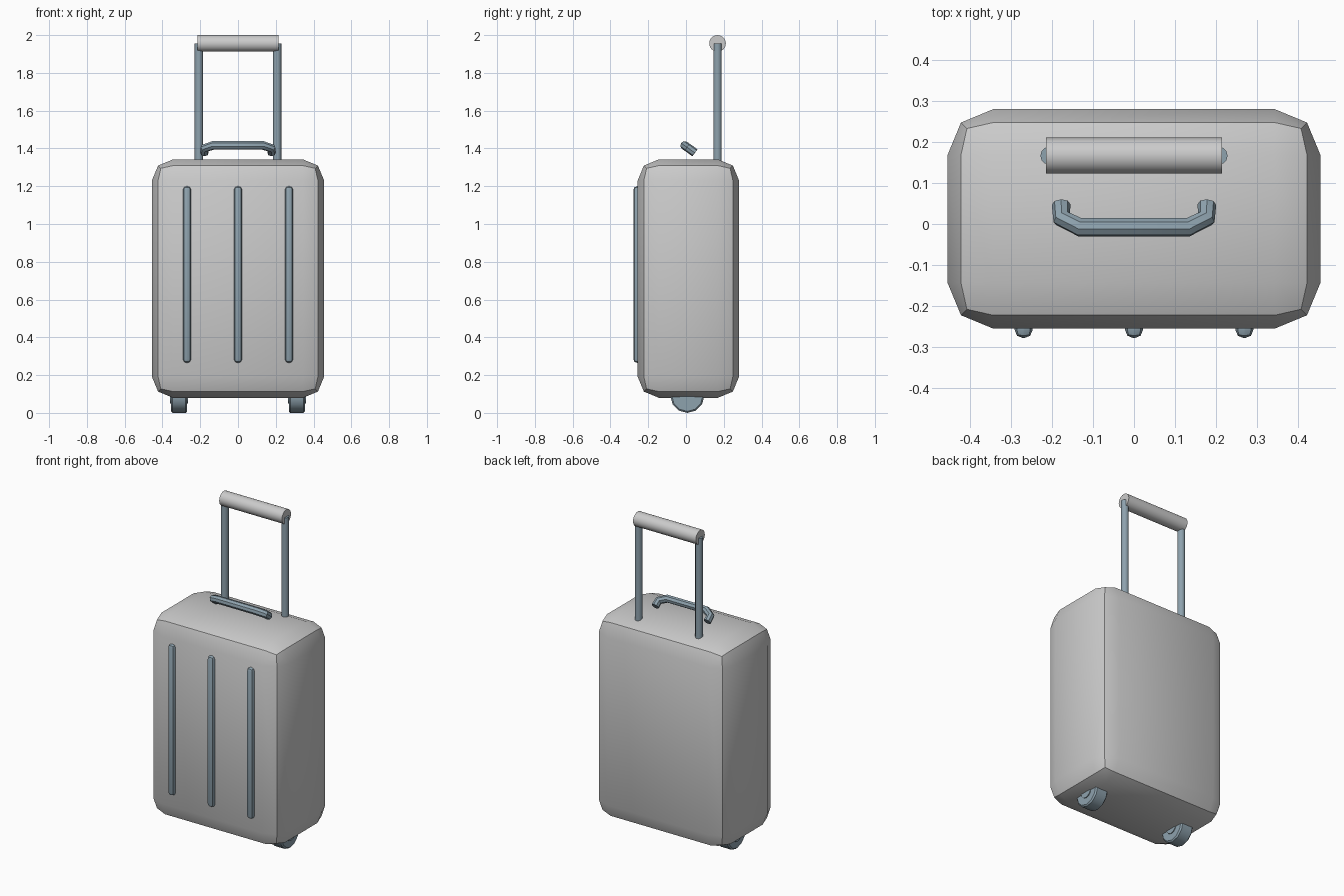
import bpy
from math import radians, pi

if "Cube" in bpy.data.objects:
    bpy.data.objects.remove(bpy.data.objects["Cube"])

trim = bpy.data.materials.new("blue_grey_trim")
trim.diffuse_color = (0.27, 0.36, 0.42, 1)
trim.use_nodes = True
trim.node_tree.nodes["Principled BSDF"].inputs["Base Color"].default_value = trim.diffuse_color


def finish(name, mat=None, angle=30):
    ob = bpy.context.object
    ob.name = name
    if mat:
        ob.data.materials.append(mat)
    bpy.ops.object.shade_smooth_by_angle(angle=radians(angle))
    return ob


def bevel(width, segments):
    ob = bpy.context.object
    mod = ob.modifiers.new("rounding", 'BEVEL')
    mod.width = width
    mod.segments = segments
    mod.limit_method = 'ANGLE'
    mod.angle_limit = radians(50)
    bpy.ops.object.modifier_apply(modifier=mod.name)


def box(name, lo, hi, width, mat=None):
    bpy.ops.mesh.primitive_cube_add(
        size=1, location=[(a + b) / 2 for a, b in zip(lo, hi)])
    bpy.context.object.scale = [b - a for a, b in zip(lo, hi)]
    bpy.ops.object.transform_apply(location=False, rotation=False, scale=True)
    bevel(width, 2)
    return finish(name, mat)


def cylinder(name, loc, r, depth, sides, along_x=False, mat=None, width=0, angle=35):
    bpy.ops.mesh.primitive_cylinder_add(
        vertices=sides, radius=r, depth=depth, location=loc,
        rotation=(0, pi / 2 if along_x else 0, 0))
    if width:
        bevel(width, 1)
    return finish(name, mat, angle)


# Shell
box("case_body", (-0.456, -0.256, 0.08), (0.456, 0.281, 1.342), 0.112)

# Front ribs
for i, x in enumerate((-0.27, 0, 0.27)):
    box(f"front_rib_{i + 1}", (x - 0.022, -0.279, 0.265),
        (x + 0.022, -0.235, 1.2), 0.02, trim)

# Wheels, hubs and telescopic rods
for side, s in (("left", -1), ("right", 1)):
    cylinder(f"wheel_{side}", (s * 0.312, 0.007, 0.09), 0.09, 0.086, 12,
             True, trim, 0.008)
    cylinder(f"wheel_hub_{side}", (s * 0.312, 0.007, 0.09), 0.04, 0.096, 12,
             True, trim)
    cylinder(f"pull_rod_{side}", (s * 0.207, 0.167, 1.603), 0.022, 0.706, 12,
             False, trim)

# Pull grip
cylinder("pull_grip", (0, 0.167, 1.956), 0.044, 0.43, 24, True)

# Tilted carry handle
half = [(0.178, 0.047, 1.377), (0.177, 0.014, 1.401), (0.132, -0.008, 1.416)]
path = [(-x, y, z) for x, y, z in half] + half[::-1]
curve = bpy.data.curves.new("carry_handle", 'CURVE')
curve.dimensions = '3D'
curve.bevel_depth = 0.023
curve.bevel_resolution = 2
curve.use_fill_caps = True
spline = curve.splines.new('POLY')
spline.points.add(len(path) - 1)
for p, co in zip(spline.points, path):
    p.co = (*co, 1)
handle = bpy.data.objects.new("carry_handle", curve)
bpy.context.collection.objects.link(handle)
bpy.ops.object.select_all(action='DESELECT')
bpy.context.view_layer.objects.active = handle
handle.select_set(True)
bpy.ops.object.convert(target='MESH')
finish("carry_handle", trim, 40)
